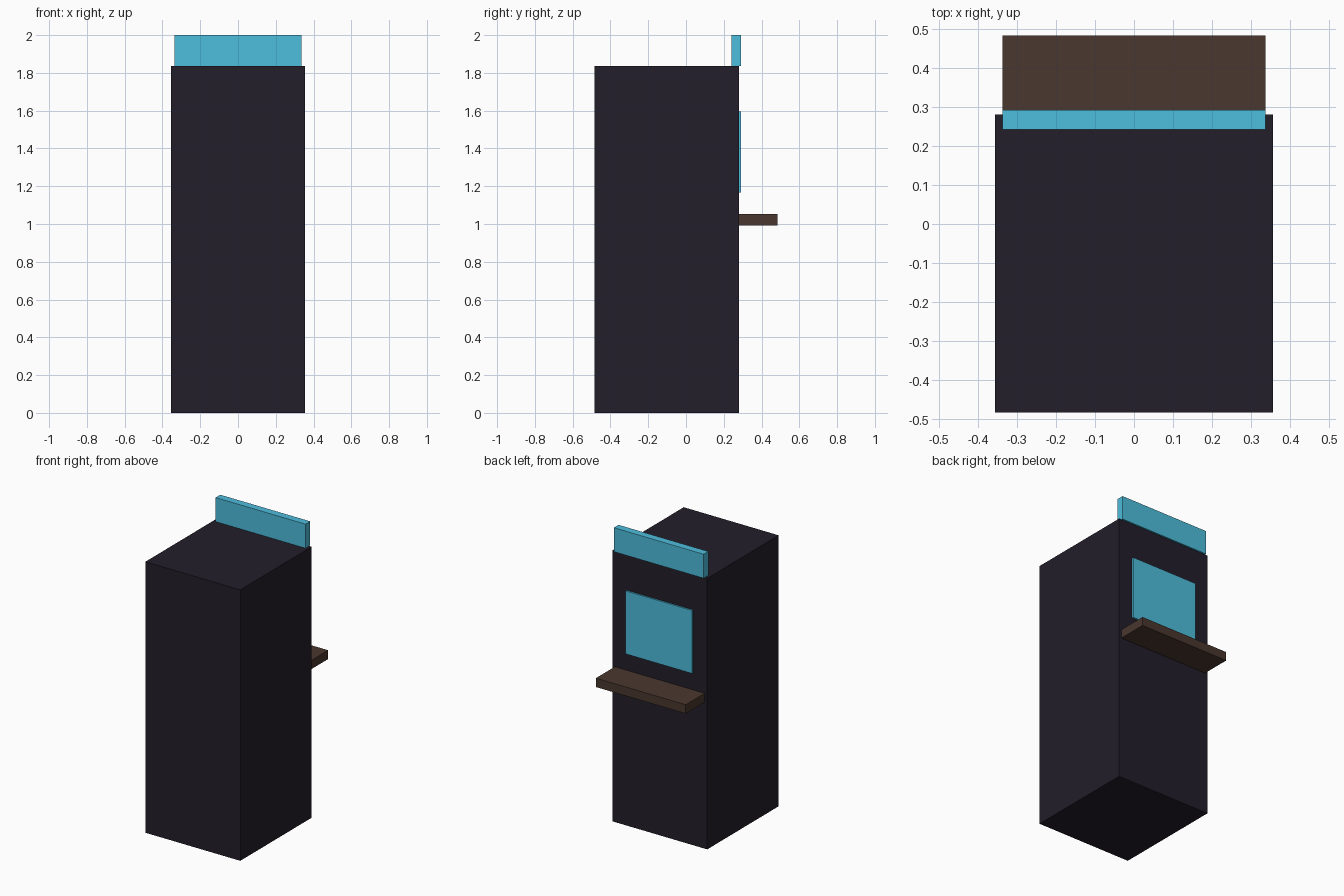
import bpy

if "Cube" in bpy.data.objects:
    bpy.data.objects.remove(bpy.data.objects["Cube"])


def material(name, color):
    m = bpy.data.materials.new(name)
    m.diffuse_color = (*color, 1)
    m.use_nodes = True
    m.node_tree.nodes["Principled BSDF"].inputs["Base Color"].default_value = m.diffuse_color
    return m


def box(name, x, y, z, mat):
    """Box centred on x with half width x, spanning the y and z ranges."""
    bpy.ops.mesh.primitive_cube_add(size=1, location=(0, sum(y) / 2, sum(z) / 2))
    ob = bpy.context.object
    ob.name = name
    ob.scale = (2 * x, y[1] - y[0], z[1] - z[0])
    bpy.ops.object.transform_apply(location=False, rotation=False, scale=True)
    ob.data.materials.append(mat)
    return ob


dark = material("dark_cabinet", (0.016, 0.013, 0.023))
glow = material("cyan_panel", (0.075, 0.51, 0.72))
brown = material("brown_panel", (0.068, 0.038, 0.028))

# Cabinet body
box("cabinet", 0.356, (-0.484, 0.281), (0, 1.837), dark)
# Lit sign on top
box("marquee", 0.337, (0.242, 0.292), (1.837, 2.0), glow)
# Screen on the +y face
box("screen", 0.25, (0.271, 0.292), (1.168, 1.595), glow)
# Control shelf
box("control_panel", 0.337, (0.28, 0.484), (0.993, 1.053), brown)
